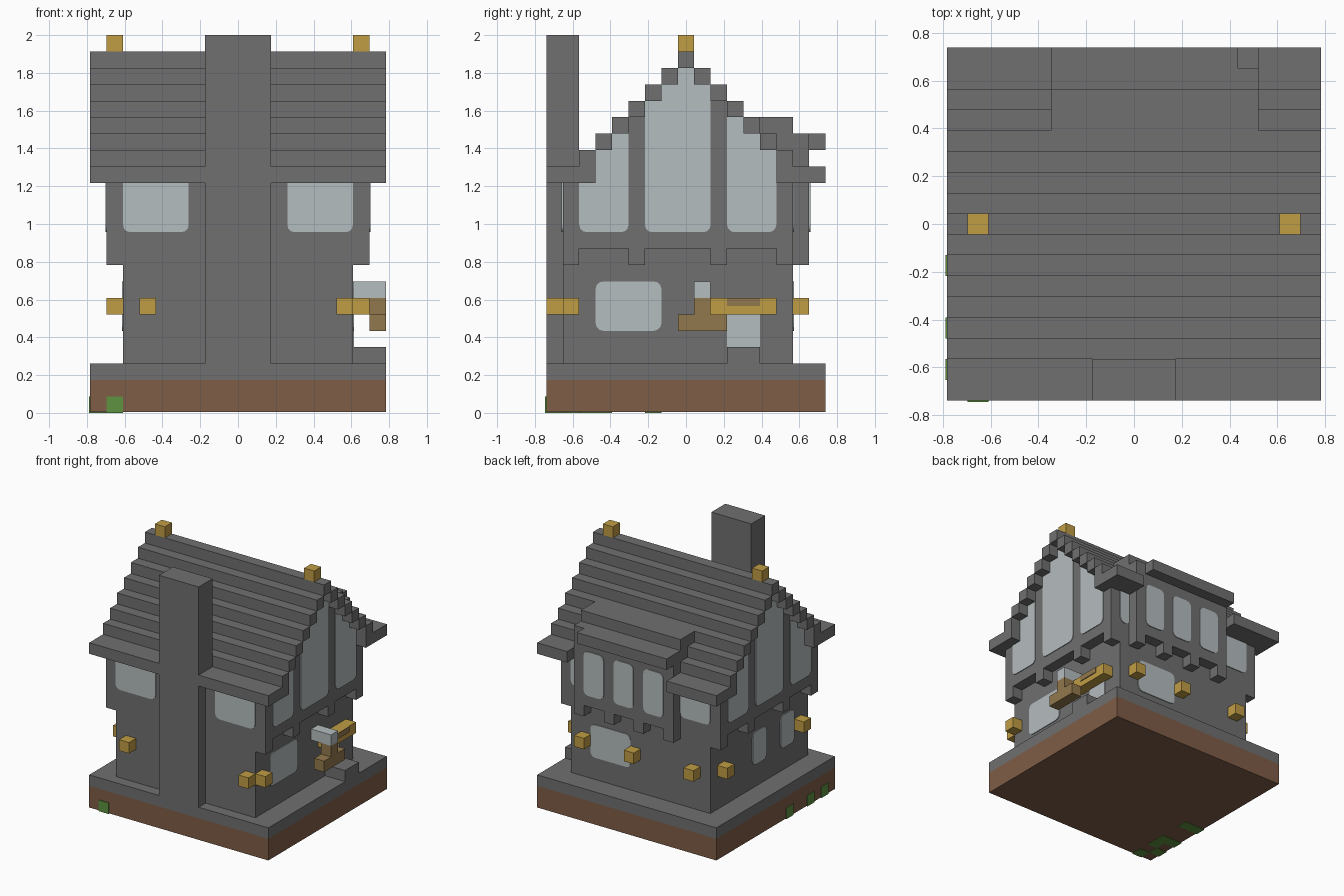
import bpy, bmesh, math
from mathutils import Vector

old = bpy.data.objects.get("Cube")
if old:
    bpy.data.objects.remove(old, do_unlink=True)

U = 2 / 23      # edge of one block
MID_Y = 8.5     # depth runs over 17 blocks, width is counted from the centre
SKIN = 0.07     # plate thickness in blocks


def material(name, colour):
    mat = bpy.data.materials.new(name)
    mat.use_nodes = True
    mat.diffuse_color = (*colour, 1)
    shader = next(n for n in mat.node_tree.nodes if n.type == 'BSDF_PRINCIPLED')
    shader.inputs["Base Color"].default_value = (*colour, 1)
    shader.inputs["Roughness"].default_value = 0.9
    return mat


STONE = material("grey_stone", (0.16, 0.16, 0.16))
SOIL = material("brown_soil", (0.21, 0.11, 0.063))
GLASS = material("pale_glass", (0.46, 0.51, 0.52))
GOLD = material("gold_lantern", (0.53, 0.34, 0.06))
WOOD = material("tan_wood", (0.29, 0.19, 0.075))
GRASS = material("green_grass", (0.11, 0.29, 0.052))


def place(p):
    return Vector((p[0] * U, (p[1] - MID_Y) * U, p[2] * U))


def finish(name, bm, mat):
    bmesh.ops.recalc_face_normals(bm, faces=bm.faces[:])
    mesh = bpy.data.meshes.new(name)
    bm.to_mesh(mesh)
    bm.free()
    mesh.materials.append(mat)
    obj = bpy.data.objects.new(name, mesh)
    bpy.context.collection.objects.link(obj)
    return obj


def blocks(name, mat, boxes):
    """Boxes given as x, y and z ranges in block units."""
    bm = bmesh.new()
    for box in boxes:
        lo, hi = (place(c) for c in zip(*box))
        cube = bmesh.ops.create_cube(bm, size=1)["verts"]
        bmesh.ops.scale(bm, vec=hi - lo, verts=cube)
        bmesh.ops.translate(bm, vec=(lo + hi) / 2, verts=cube)
    return finish(name, bm, mat)


def cell(x, y, z):
    return ((x, x + 1), (y, y + 1), (z, z + 1))


def rounded(a0, a1, z0, z1, round_top=True, r=0.45):
    """Rectangle outline with rounded corners."""
    pts = []
    corners = [(a0 + r, z0 + r, 180, True), (a1 - r, z0 + r, 270, True),
               (a1 - r, z1 - r, 0, round_top), (a0 + r, z1 - r, 90, round_top)]
    for a, z, start, curved in corners:
        turns = [0, 30, 60, 90] if curved else [45]
        reach = r if curved else r * math.sqrt(2)
        for t in turns:
            ang = math.radians(start + t)
            pts.append((a + reach * math.cos(ang), z + reach * math.sin(ang)))
    return pts


def plate(name, axis, at, out, pts, mat=GLASS):
    """Thin pane on a wall facing the given axis."""
    bm = bmesh.new()
    rings = []
    for d in (at - out * SKIN / 3, at + out * SKIN):
        rings.append([bm.verts.new(place((d, a, z) if axis == 'x' else (a, d, z)))
                      for a, z in pts])
    inner, outer = rings
    bm.faces.new(inner)
    bm.faces.new(outer)
    for i in range(len(pts)):
        j = (i + 1) % len(pts)
        bm.faces.new((inner[i], inner[j], outer[j], outer[i]))
    return finish(name, bm, mat)


# Ground
blocks("soil_base", SOIL, [((-9, 9), (0, 17), (0.04, 2))])
blocks("stone_slab", STONE, [((-9, 9), (0, 17), (2, 3))])
edge = -9 - SKIN
blocks("grass_patches", GRASS, [
    ((-8, -7), (-SKIN, 1), (0, 1)),
    ((edge, -8), (1, 2), (0, 1)),
    ((-8, -7), (2, 3), (0, 0.5)),
    ((edge, -7), (3, 4), (0, 1)),
    ((edge, -7), (6, 7), (0, 1))])

# Walls, with the upper floor wider than the lower one
blocks("lower_walls", STONE, [((-7, 7), (1, 15), (3, 10))])
blocks("upper_walls", STONE, [((-8, 8), (1, 15), (10, 14))])
blocks("gable_walls", STONE,
       [((-8, 8), (k - 12, 29 - k), (k, k + 1)) for k in range(14, 21)])
blocks("side_brackets", STONE,
       [cell(x, y, 9) for x in (-8, 7) for y in (1, 5, 10, 14)])
blocks("chimney", STONE, [((-2, 2), (0, 2), (3, 23))])

# Stepped roof: the back eave is interrupted by the bay
steps = [((-9, 9), (0, 3), (14, 15)), ((-9, -4), (14, 17), (14, 15)),
         ((6, 9), (14, 17), (14, 15))]
for k in range(15, 22):
    y = k - 13
    steps.append(((-9, 9), (y, y + 1), (k, k + 1)))
    if y < 8:
        steps.append(((-9, 9), (16 - y, 17 - y), (k, k + 1)))
blocks("stepped_roof", STONE, steps)
blocks("ridge_lanterns", GOLD, [cell(x, 8, 22) for x in (-8, 7)])

# Back bay
blocks("bay_body", STONE, [((-4, 6), (13, 16), (10, 17))])
blocks("bay_roof", STONE, [((-4, 6), (11, 15), (17, 18)),
                           ((-4, 5), (15, 17), (16, 17))])
blocks("bay_brackets", STONE, [cell(x, 15, 9) for x in (-4, -1, 2, 5)])
for x in (-3, 0, 3):
    plate("bay_window", 'y', 16, 1, rounded(x, x + 2, 11, 15))

# Gable windows, their tops following the roof
for side, out in (("left", 1), ("right", -1)):
    for a, b in ((2, 5), (6, 10), (11, 14)):
        peak = [MID_Y] if a < MID_Y < b else []
        top = [(y, 30 - y if y > MID_Y else 13 + y) for y in [b] + peak + [a]]
        bottom = rounded(a, b, 11, 14)[:8]
        plate(side + "_gable_window", 'x', 8 * out, out, bottom + top)

# Upper front and back windows
for a in (-7, 3):
    plate("front_window", 'y', 1, -1, rounded(a, a + 4, 11, 14, False))
plate("back_wide_window", 'y', 15, 1, rounded(-7, -4, 11, 14, False))
plate("back_narrow_window", 'y', 15, 1, rounded(6, 7, 11, 14, False))

# Lower windows
plate("left_lower_window", 'x', 7, 1, rounded(3, 7, 5, 8))
plate("back_lower_window", 'y', 15, 1, rounded(1, 5, 5, 8))
for y in (3, 7):
    plate("right_lower_window", 'x', -7, -1, rounded(y, y + 2, 5, 8))

# Entrance on the left side
plate("door_pane", 'x', 7, 1, [(11, 4), (13, 4), (13, 6), (11, 6)])
blocks("door_step", STONE, [((7, 9), (11, 13), (3, 4))])
blocks("pale_beam", GLASS, [((7, 9), (9, 10), (7, 8))])
blocks("wood_arm", WOOD, [((8, 9), (8, 11), (5, 6)), cell(8, 9, 6)])
blocks("gold_bar", GOLD, [((7, 8), (10, 14), (6, 7))])
plate("bar_inlay", 'x', 8, 1, [(11, 6.5), (13, 6.5), (13, 7), (11, 7)], WOOD)

# Wall lanterns
spots = [(-6, 0), (6, 0), (7, 1), (-8, 2), (-8, 13), (-6, 15), (0, 15), (5, 15)]
blocks("wall_lanterns", GOLD, [cell(x, y, 6) for x, y in spots])
